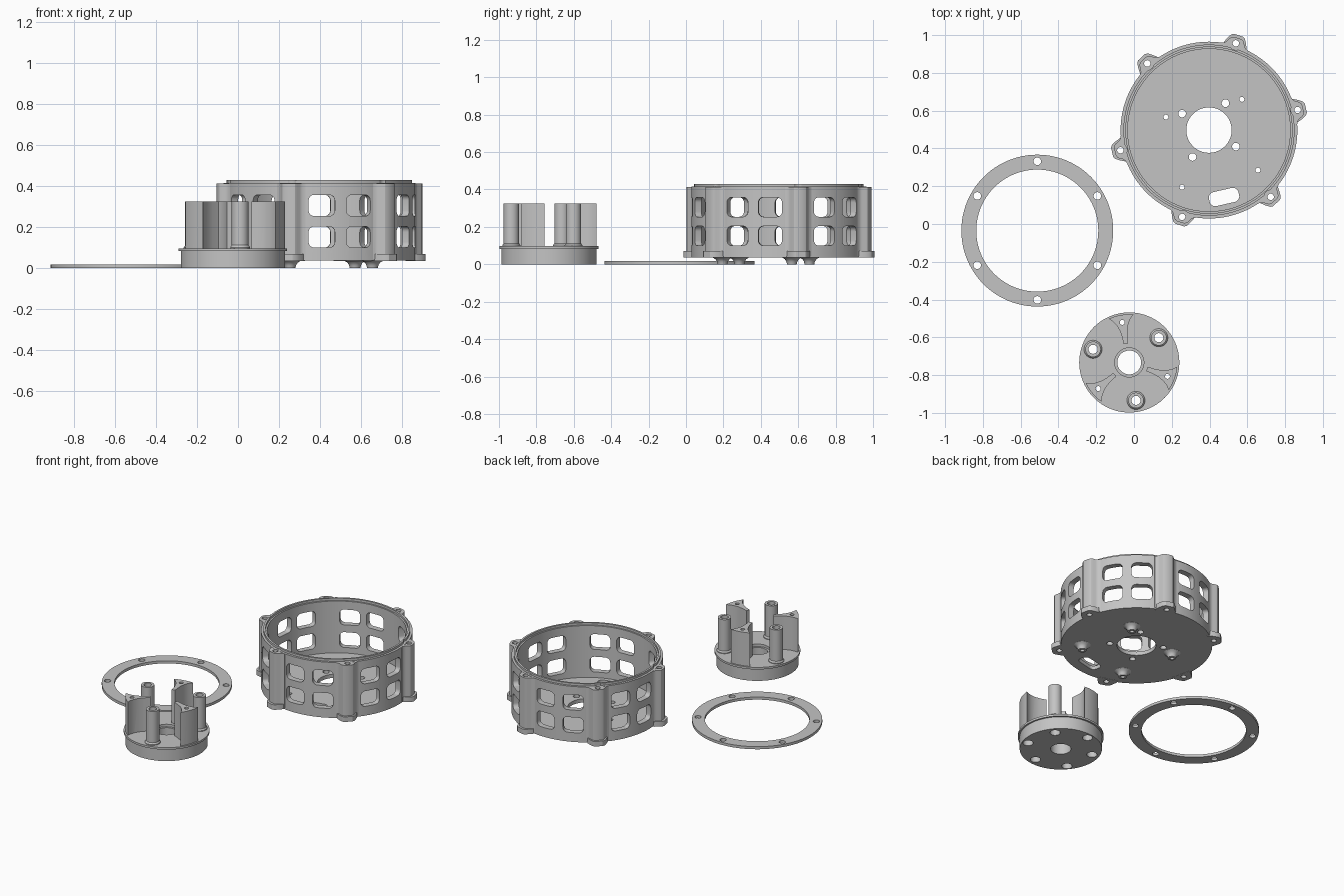
import bpy, bmesh
from math import sin, cos, pi, radians, sqrt
from mathutils import Matrix, Vector

if "Cube" in bpy.data.objects:
    bpy.data.objects.remove(bpy.data.objects["Cube"])

grey = bpy.data.materials.new("plain_grey")
grey.diffuse_color = (0.55, 0.55, 0.55, 1)
grey.use_nodes = True
grey.node_tree.nodes["Principled BSDF"].inputs["Base Color"].default_value = grey.diffuse_color


def lathe(bm, profile, centre=(0, 0), n=96):
    """Revolve a closed (radius, z) profile."""
    rings = []
    for i in range(n):
        a = 2 * pi * i / n
        rings.append([bm.verts.new((centre[0] + r * cos(a), centre[1] + r * sin(a), z))
                      for r, z in profile])
    m = len(profile)
    new = [v for ring in rings for v in ring]
    for i in range(n):
        p, q = rings[i], rings[(i + 1) % n]
        for j in range(m):
            k = (j + 1) % m
            if profile[j][0] == 0 and profile[k][0] == 0:
                continue
            bm.faces.new((p[j], q[j], q[k], p[k]))
    bmesh.ops.remove_doubles(bm, verts=new, dist=1e-6)


def prism(bm, pts, z0, z1, matrix=Matrix()):
    """Extrude a closed 2D outline from z0 to z1."""
    low = [bm.verts.new(matrix @ Vector((x, y, z0))) for x, y in pts]
    high = [bm.verts.new(matrix @ Vector((x, y, z1))) for x, y in pts]
    bm.faces.new(low[::-1])
    bm.faces.new(high)
    for i in range(len(pts)):
        j = (i + 1) % len(pts)
        bm.faces.new((low[i], low[j], high[j], high[i]))


def rod(bm, centre, r, z0, z1, n=32):
    prism(bm, [(centre[0] + r * cos(2 * pi * i / n), centre[1] + r * sin(2 * pi * i / n))
               for i in range(n)], z0, z1)


def rounded_rect(hw, hh, r, n=6):
    pts = []
    for k, (sx, sy) in enumerate(((1, 1), (-1, 1), (-1, -1), (1, -1))):
        for i in range(n + 1):
            a = (k + i / n) * pi / 2
            pts.append((sx * (hw - r) + r * cos(a), sy * (hh - r) + r * sin(a)))
    return pts


def mirrored(half):
    """Close a half outline by mirroring it across the radial axis."""
    return half + [(x, -y) for x, y in reversed(half) if abs(y) > 1e-6]


def polar(r, deg):
    return (r * cos(radians(deg)), r * sin(radians(deg)))


def turn(deg):
    return Matrix.Rotation(radians(deg), 4, 'Z')


def make(name, bm):
    bmesh.ops.recalc_face_normals(bm, faces=bm.faces)
    mesh = bpy.data.meshes.new(name)
    bm.to_mesh(mesh)
    bm.free()
    mesh.materials.append(grey)
    ob = bpy.data.objects.new(name, mesh)
    bpy.context.collection.objects.link(ob)
    return ob


def combine(ob, bm, operation):
    tool = make("tool", bm)
    tool.hide_render = True
    mod = ob.modifiers.new("combine", 'BOOLEAN')
    mod.operation, mod.object, mod.solver = operation, tool, 'EXACT'
    bpy.context.view_layer.objects.active = ob
    bpy.ops.object.modifier_apply(modifier=mod.name)
    bpy.data.objects.remove(tool)


def finish(ob, x, y):
    ob.location = (x, y, 0)
    bpy.ops.object.select_all(action='DESELECT')
    ob.select_set(True)
    bpy.context.view_layer.objects.active = ob
    bpy.ops.object.shade_smooth_by_angle(angle=radians(30))


# Flat gasket ring with six holes
bm = bmesh.new()
lathe(bm, [(0.323, 0), (0.402, 0), (0.402, 0.018), (0.323, 0.018)])
ring = make("gasket_ring", bm)
bm = bmesh.new()
for k in range(6):
    rod(bm, polar(0.367, 30 + 60 * k), 0.02, -0.1, 0.1)
combine(ring, bm, 'DIFFERENCE')
finish(ring, -0.512, -0.035)

# Hub: flanged disc with a stepped centre hole
bm = bmesh.new()
lathe(bm, [(0.063, 0), (0.254, 0), (0.254, 0.083), (0.265, 0.083), (0.265, 0.097),
           (0.077, 0.097), (0.077, 0.08), (0.063, 0.08)])
hub = make("hub", bm)
# Hub posts and concave-sided pylons
posts = [40 + 120 * k for k in range(3)]
pylons = [100 + 120 * k for k in range(3)]
pylon_outline = mirrored([(0.1, 0.012), (0.14, 0.014), (0.175, 0.02), (0.205, 0.032),
                          (0.228, 0.047), polar(0.255, 15), polar(0.255, 10),
                          polar(0.255, 5), (0.255, 0)])
bm = bmesh.new()
for a in posts:
    lathe(bm, [(0, 0.09), (0.048, 0.09), (0.048, 0.102), (0.041, 0.112),
               (0.041, 0.325), (0, 0.325)], polar(0.204, a), 32)
for a in pylons:
    prism(bm, pylon_outline, 0.09, 0.325, turn(a))
combine(hub, bm, 'UNION')
# Counterbored screw holes
bm = bmesh.new()
for angles, dist, r in ((posts, 0.204, 0.024), (pylons, 0.215, 0.013)):
    for a in angles:
        lathe(bm, [(0, -0.05), (0.032, -0.05), (0.032, 0.045), (r, 0.045),
                   (r, 0.4), (0, 0.4)], polar(dist, a), 32)
combine(hub, bm, 'DIFFERENCE')
finish(hub, -0.025, -0.733)

# Housing: floor, round wall and thin top lip
bm = bmesh.new()
lathe(bm, [(0.12, 0.037), (0.468, 0.037), (0.468, 0.415), (0.453, 0.415), (0.453, 0.43),
           (0.44, 0.43), (0.44, 0.415), (0.43, 0.415), (0.43, 0.062), (0.12, 0.062)], n=120)
housing = make("housing", bm)
ears = [12.8 + 60 * k for k in range(6)]
# Lip notches beside the screw columns
bm = bmesh.new()
for a in ears:
    rod(bm, polar(0.483, a), 0.037, 0.416, 0.5)
combine(housing, bm, 'DIFFERENCE')
# Screw columns
column = mirrored([(0.448, 0.072), (0.463, 0.072), (0.469, 0.058), (0.48, 0.048),
                   (0.495, 0.041), (0.506, 0.032), (0.511, 0.018)])
bm = bmesh.new()
for a in ears:
    prism(bm, column, 0.045, 0.414, turn(a))
combine(housing, bm, 'UNION')
# Foot tabs under the columns
tab = mirrored([(0.447, 0.066), (0.472, 0.062), (0.498, 0.05), (0.518, 0.038), (0.526, 0.025)])
bm = bmesh.new()
for a in ears:
    prism(bm, tab, 0.036, 0.07, turn(a))
combine(housing, bm, 'UNION')
# Flared standoffs below the floor
standoffs = [(-0.228, 0.069), (0.174, 0.163), (0.259, -0.212), (-0.143, -0.302)]
bm = bmesh.new()
for c in standoffs:
    lathe(bm, [(0, 0), (0.026, 0), (0.029, 0.014), (0.037, 0.027), (0.052, 0.036),
               (0.052, 0.05), (0, 0.05)], c, 32)
combine(housing, bm, 'UNION')
# Two rows of rounded windows, two columns per bay
outward = Matrix(((0, 0, 1, 0), (1, 0, 0, 0), (0, 1, 0, 0), (0, 0, 0, 1)))
bm = bmesh.new()
for a in ears:
    for side in (-11.4, 11.4):
        for z in (0.152, 0.306):
            prism(bm, rounded_rect(0.064, 0.052, 0.028), 0.37, 0.52,
                  turn(a + 30 + side) @ Matrix.Translation((0, 0, z)) @ outward)
combine(housing, bm, 'DIFFERENCE')
# Screw holes, floor holes and cable slot
bm = bmesh.new()
for a in ears:
    rod(bm, polar(0.481, a), 0.017, -0.1, 0.6)
for k in range(4):
    rod(bm, polar(0.167, 58.5 + 90 * k), 0.02, -0.1, 0.2)
for c in standoffs:
    rod(bm, c, 0.013, -0.1, 0.2)
prism(bm, rounded_rect(0.08, 0.038, 0.03), -0.1, 0.09,
      Matrix.Translation((0.08, -0.354, 0)) @ turn(12.8))
combine(housing, bm, 'DIFFERENCE')
finish(housing, 0.397, 0.497)
